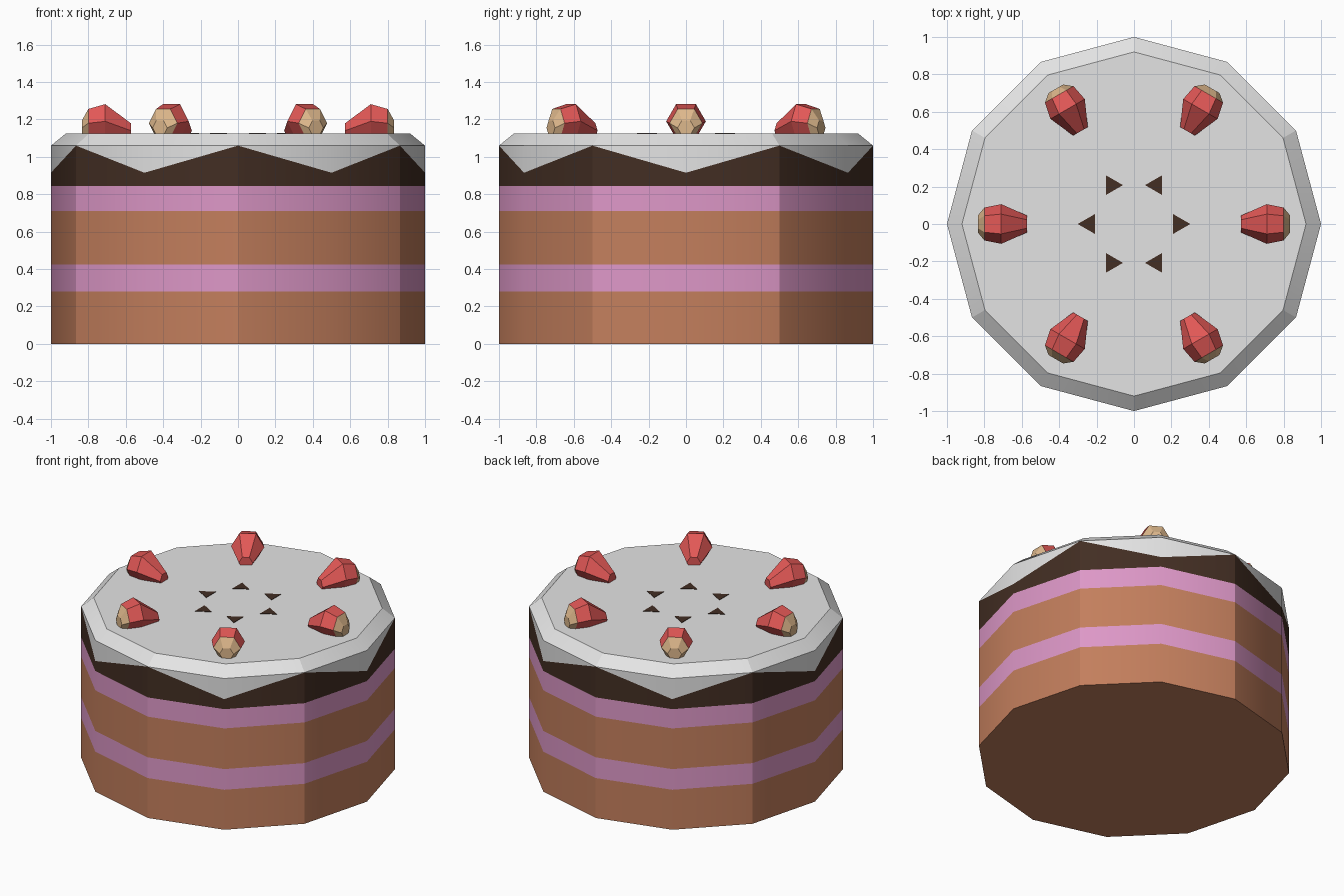
import bpy, bmesh
from math import sin, cos, pi, radians, hypot
from mathutils import Matrix, Vector

cube = bpy.data.objects.get("Cube")
if cube:
    bpy.data.objects.remove(cube, do_unlink=True)


def material(name, srgb):
    rgb = [(c / 255 / 12.92) if c < 11 else ((c / 255 + 0.055) / 1.055) ** 2.4 for c in srgb]
    m = bpy.data.materials.new(name)
    m.use_nodes = True
    m.diffuse_color = (*rgb, 1)
    m.node_tree.nodes["Principled BSDF"].inputs["Base Color"].default_value = (*rgb, 1)
    return m


SPONGE = material("sponge brown", (196, 127, 93))
PINK = material("pink filling", (222, 152, 200))
CHOCOLATE = material("dark chocolate", (67, 46, 35))
ICING = material("white icing", (228, 228, 228))
RED = material("berry red", (226, 88, 86))
TAN = material("berry tan", (222, 184, 140))

SIDES = 12
TOP = 1.125


def finish(bm, name, mats):
    bmesh.ops.recalc_face_normals(bm, faces=bm.faces)
    mesh = bpy.data.meshes.new(name)
    bm.to_mesh(mesh)
    bm.free()
    for m in mats:
        mesh.materials.append(m)
    ob = bpy.data.objects.new(name, mesh)
    bpy.context.collection.objects.link(ob)
    return ob


def ring(bm, radius, heights):
    """Twelve-sided ring; heights are (even corner, odd corner)."""
    return [bm.verts.new((radius * cos(2 * pi * k / SIDES), radius * sin(2 * pi * k / SIDES),
                          heights[k % 2])) for k in range(SIDES)]


def bridge(bm, a, b, mat=0):
    n = len(a)
    for k in range(n):
        j = (k + 1) % n
        corners = list(dict.fromkeys([a[k], a[j], b[j], b[k]]))
        bm.faces.new(corners).material_index = mat


def soften_pairs(bm):
    """Smooth walls in pairs around even corners, keeping every other edge sharp."""
    bm.normal_update()
    for f in bm.faces:
        f.smooth = True
    for e in bm.edges:
        a, b = (v.co for v in e.verts)
        same_corner = hypot(*a.xy.normalized() - b.xy.normalized()) < 0.01
        corner = round((a + b).xy.angle_signed(Vector((1, 0))) / radians(30)) if (a + b).xy.length else 0
        e.smooth = e.calc_face_angle(0) < radians(35) and not (same_corner and corner % 2)


# Cake body: stacked layers, the chocolate ending in a zigzag under the icing
bm = bmesh.new()
levels = [(0, 0), (0.28, 0.28), (0.425, 0.425), (0.71, 0.71), (0.845, 0.845), (0.915, 1.06)]
rings = [ring(bm, 1, h) for h in levels]
for low, high, mat in zip(rings, rings[1:], (0, 1, 0, 1, 2)):
    bridge(bm, low, high, mat)
bm.faces.new(rings[0])
bmesh.ops.recalc_face_normals(bm, faces=bm.faces)
soften_pairs(bm)
finish(bm, "cake_layers", [SPONGE, PINK, CHOCOLATE])

# Icing: flat top, bevelled rim and pointed drips
bm = bmesh.new()
rim = ring(bm, 1, (1.06, 1.06))
drip = [v if k % 2 else bm.verts.new((v.co.x, v.co.y, 0.915)) for k, v in enumerate(rim)]
crown = ring(bm, 0.92, (TOP, TOP))
bridge(bm, drip, rim)
bridge(bm, rim, crown)
bm.faces.new(crown)
bmesh.ops.recalc_face_normals(bm, faces=bm.faces)
soften_pairs(bm)
finish(bm, "icing", [ICING])

# Berries: six-sided, lying with the tip towards the middle (distance, centre height, radius)
BERRY = [(0.572, 1.14, 0.045), (0.71, 1.19, 0.106), (0.80, 1.18, 0.088), (0.835, 1.155, 0.045)]
for i in range(6):
    turn = Matrix.Rotation(radians(60 * i), 4, "Z")
    bm = bmesh.new()
    loops = [[bm.verts.new((x, r * cos(pi * k / 3), z + r * sin(pi * k / 3))) for k in range(6)]
             for x, z, r in BERRY]
    for a, b, mat in zip(loops, loops[1:], (0, 0, 1)):
        bridge(bm, a, b, mat)
    bm.faces.new(loops[0])
    bm.faces.new(loops[-1]).material_index = 1
    bm.transform(turn)
    finish(bm, f"berry_{i + 1}", [RED, TAN])

    # Chocolate chip: thin triangle pointing outwards
    bm = bmesh.new()
    bmesh.ops.create_cone(bm, cap_ends=True, segments=3, radius1=0.061, radius2=0.061, depth=0.006)
    tip = max(bm.verts, key=lambda v: v.co.xy.length).co
    spin = Matrix.Rotation(Vector((1, 0)).angle_signed(tip.xy), 4, "Z")
    bm.transform(turn @ Matrix.Translation((0.24, 0, TOP)) @ spin)
    finish(bm, f"chocolate_chip_{i + 1}", [CHOCOLATE])
